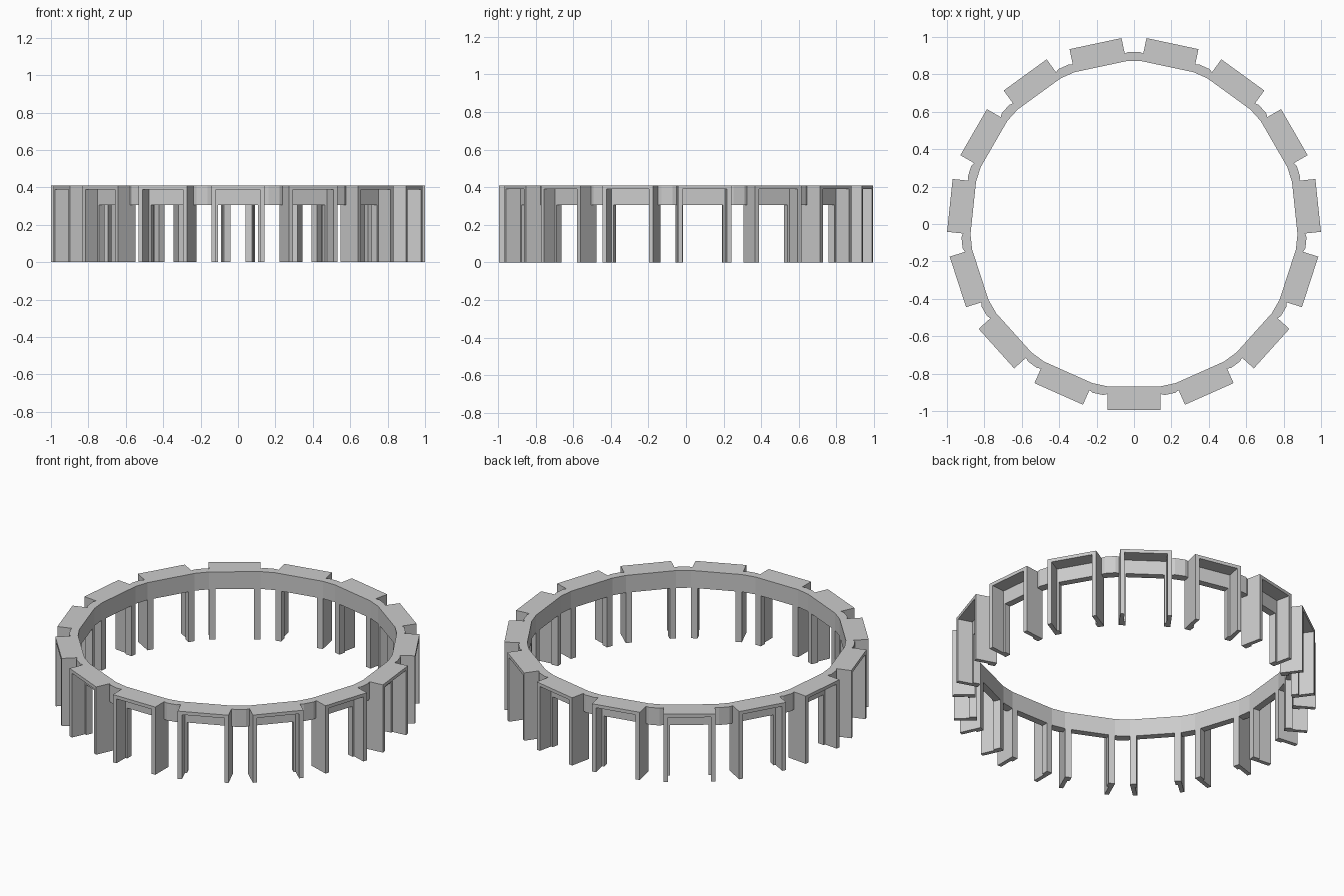
import bpy, bmesh, math
from mathutils import Matrix, Vector

cube = bpy.data.objects.get("Cube")
if cube:
    bpy.data.objects.remove(cube, do_unlink=True)

COUNT = 15
STEP = 2 * math.pi / COUNT
HALF = 0.142                  # half width of a bay
INNER, HEAD, OUTER = 0.864, 0.905, 0.99   # distances from the centre
WALL, FLANGE = 0.024, 0.036   # side wall thickness, jamb width
LOW, CEIL, TOP = 0.305, 0.39, 0.41
SHIFT = Matrix.Translation((0, -0.004, 0))

grey = bpy.data.materials.new("light_grey")
grey.use_nodes = True
colour = (0.6, 0.6, 0.6, 1)
grey.diffuse_color = colour
grey.node_tree.nodes["Principled BSDF"].inputs["Base Color"].default_value = colour


def make(name, bm):
    bmesh.ops.recalc_face_normals(bm, faces=bm.faces)
    mesh = bpy.data.meshes.new(name)
    bm.to_mesh(mesh)
    bm.free()
    mesh.materials.append(grey)
    obj = bpy.data.objects.new(name, mesh)
    bpy.context.collection.objects.link(obj)
    return obj


def prism(bm, outline, z0, z1):
    """Extrude a flat outline between two heights."""
    face = bm.faces.new([bm.verts.new((x, y, z0)) for x, y in outline])
    new = bmesh.ops.extrude_face_region(bm, geom=[face])["geom"]
    verts = [v for v in new if isinstance(v, bmesh.types.BMVert)]
    bmesh.ops.translate(bm, verts=verts, vec=(0, 0, z1 - z0))


def rect(x0, x1, y0, y1):
    return [(x0, y0), (x1, y0), (x1, y1), (x0, y1)]


# Continuous header band: flat behind each bay, rounded between bays
def band_points(flat, radius):
    points = []
    for i in range(COUNT):
        turn = Matrix.Rotation(i * STEP, 3, "Z")
        points += [turn @ Vector((x, -flat, 0)) for x in (-HALF, HALF)]
        for offset in (-0.032, 0.032):
            a = (i + 0.5) * STEP + offset
            points.append(Vector((radius * math.sin(a), -radius * math.cos(a), 0)))
    return points


bm = bmesh.new()
loops = []
for flat, radius, z in ((INNER, 0.875, LOW), (HEAD, 0.925, LOW),
                        (HEAD, 0.925, TOP), (INNER, 0.875, TOP)):
    loops.append([bm.verts.new((p.x, p.y, z)) for p in band_points(flat, radius)])
n = len(loops[0])
for k in range(4):
    a, b = loops[k], loops[(k + 1) % 4]
    for i in range(n):
        j = (i + 1) % n
        bm.faces.new((a[i], a[j], b[j], b[i]))
band = make("header_band", bm)
band.matrix_world = SHIFT

# One bay: roof, cheeks beside the header, and L-shaped legs
bm = bmesh.new()
inside = HALF - WALL
prism(bm, rect(-inside, inside, -OUTER, -HEAD), CEIL, TOP)
for s in (-1, 1):
    prism(bm, rect(s * inside, s * HALF, -OUTER, -HEAD), LOW, TOP)
    jamb = HALF - FLANGE
    leg = [(HALF, -OUTER), (HALF, -INNER), (jamb, -INNER),
           (jamb, -HEAD), (inside, -HEAD), (inside, -OUTER)]
    prism(bm, [(s * x, y) for x, y in leg], 0, LOW)
bay = make("bay_1", bm)

# Repeat the bay around the ring
for i in range(COUNT):
    obj = bay
    if i:
        obj = bpy.data.objects.new(f"bay_{i + 1}", bay.data)
        bpy.context.collection.objects.link(obj)
    obj.matrix_world = SHIFT @ Matrix.Rotation(i * STEP, 4, "Z")
